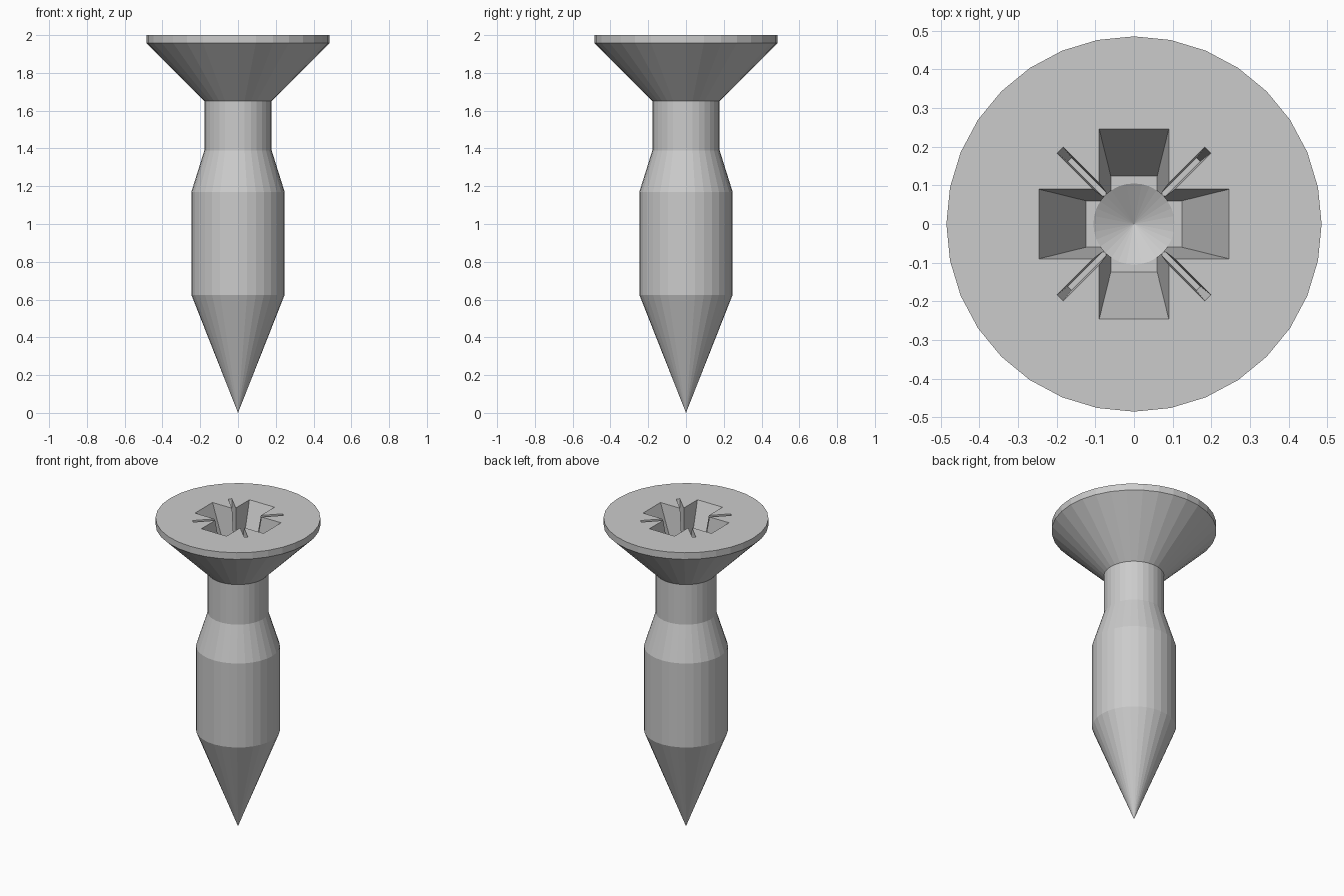
import bpy, bmesh
from math import cos, sin, pi, radians
from mathutils import Matrix

if "Cube" in bpy.data.objects:
    bpy.data.objects.remove(bpy.data.objects["Cube"])

SIDES = 32
TOP = 2.0


def make_object(name, bm):
    bmesh.ops.recalc_face_normals(bm, faces=bm.faces[:])
    mesh = bpy.data.meshes.new(name)
    bm.to_mesh(mesh)
    bm.free()
    obj = bpy.data.objects.new(name, mesh)
    bpy.context.collection.objects.link(obj)
    return obj


def lathe(name, profile):
    """Revolve (radius, z) points into a closed solid; radius 0 makes a tip."""
    bm = bmesh.new()
    rings = []
    for r, z in profile:
        n = 1 if r == 0 else SIDES
        rings.append([bm.verts.new((r * cos(2 * pi * i / SIDES), r * sin(2 * pi * i / SIDES), z))
                      for i in range(n)])
    for a, b in zip(rings, rings[1:]):
        for i in range(SIDES):
            j = (i + 1) % SIDES
            if len(a) == 1:
                bm.faces.new((a[0], b[i], b[j]))
            else:
                bm.faces.new((a[i], a[j], b[j], b[i]))
    bm.faces.new(rings[-1])
    return make_object(name, bm)


def tapered_bar(name, top, bottom, depth, angle):
    """Bar across the head, (half length, half width) at top and bottom."""
    over = 0.1  # carry the same taper above the head face
    k = over / depth
    high = [t + (t - b) * k for t, b in zip(top, bottom)]
    bm = bmesh.new()
    corners = [(-1, -1), (1, -1), (1, 1), (-1, 1)]
    lo = [bm.verts.new((x * bottom[0], y * bottom[1], TOP - depth)) for x, y in corners]
    hi = [bm.verts.new((x * high[0], y * high[1], TOP + over)) for x, y in corners]
    bm.faces.new(lo)
    bm.faces.new(hi)
    for i in range(4):
        j = (i + 1) % 4
        bm.faces.new((lo[i], lo[j], hi[j], hi[i]))
    bm.transform(Matrix.Rotation(radians(angle), 4, 'Z'))
    return make_object(name, bm)


# Screw body: tip, shank, neck and countersunk head
screw = lathe("screw", [(0, 0), (0.247, 0.625), (0.247, 1.17), (0.178, 1.39),
                        (0.178, 1.65), (0.485, 1.957), (0.485, TOP)])

# Drive recess: cross arms, thin diagonal slots and a conical centre
DEPTH = 0.30
cutters = [tapered_bar(f"cross_cutter_{a}", (0.246, 0.09), (0.124, 0.06), DEPTH, a) for a in (0, 90)]
cutters += [tapered_bar(f"slot_cutter_{a}", (0.27, 0.011), (0.235, 0.007), 0.18, a) for a in (45, 135)]
cutters.append(lathe("centre_cutter", [(0, TOP - DEPTH - 0.06), (0.105, TOP - DEPTH), (0.105, TOP + 0.08)]))

bpy.context.view_layer.objects.active = screw
for cutter in cutters:
    mod = screw.modifiers.new(cutter.name, 'BOOLEAN')
    mod.operation = 'DIFFERENCE'
    mod.solver = 'EXACT'
    mod.object = cutter
    bpy.ops.object.modifier_apply(modifier=mod.name)
for cutter in cutters:
    bpy.data.objects.remove(cutter, do_unlink=True)
